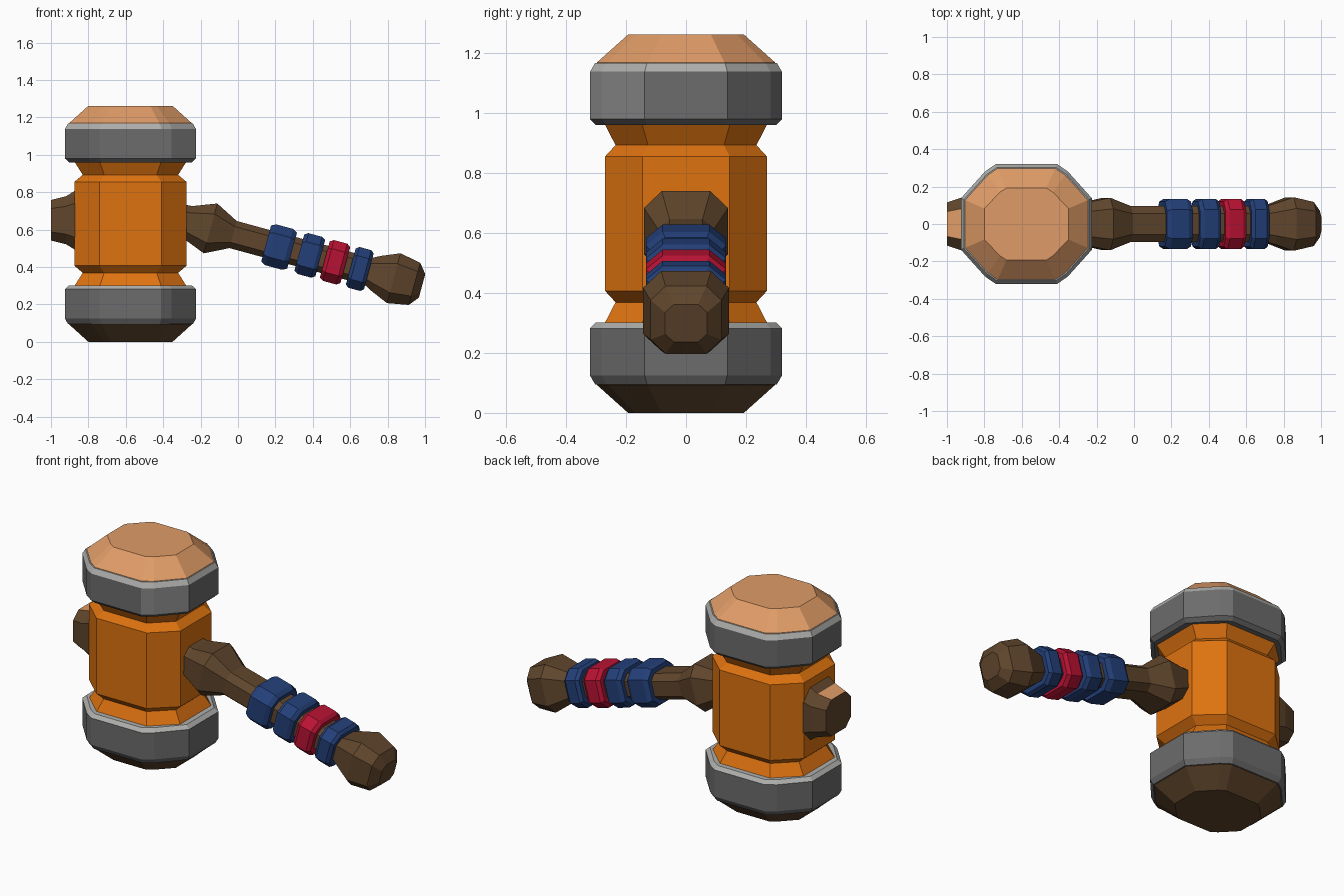
import bpy, bmesh, math
from mathutils import Matrix

cube = bpy.data.objects.get("Cube")
if cube:
    bpy.data.objects.remove(cube, do_unlink=True)


def material(name, rgb):
    m = bpy.data.materials.new(name)
    m.use_nodes = True
    m.diffuse_color = (*rgb, 1)
    m.node_tree.nodes["Principled BSDF"].inputs["Base Color"].default_value = (*rgb, 1)
    return m


ORANGE = material("orange", (0.73, 0.17, 0.005))
TAN = material("tan wood", (0.74, 0.33, 0.135))
BROWN = material("dark brown wood", (0.115, 0.06, 0.025))
IRON = material("dark iron", (0.15, 0.15, 0.15))
STEEL = material("worn iron", (0.25, 0.25, 0.25))
BRIGHT = material("bright iron edge", (0.42, 0.42, 0.41))
BLUE = material("blue cloth", (0.017, 0.05, 0.19))
RED = material("red cloth", (0.48, 0.006, 0.033))


def mirrored(quad):
    """Complete a closed cross-section from its first quadrant."""
    back = quad[::-1]
    return (quad + [(-x, y) for x, y in back]
            + [(-x, -y) for x, y in quad] + [(x, -y) for x, y in back])


OCTAGON = mirrored([(1, 0.58), (0.58, 1)])
BODY_PLAN = mirrored([(1, 0.54), (0.55, 1)])
RING_PLAN = mirrored([(1, 0.43), (0.63, 0.88), (0.47, 1)])


def loft(name, plan, stations, mats, matrix, rule=None):
    """Skin a cross-section along local z; stations are (z, half x, half y)."""
    bm = bmesh.new()
    loops = [[bm.verts.new((x * sx, y * sy, z)) for x, y in plan] for z, sx, sy in stations]
    n = len(plan)
    for a, b in zip(loops, loops[1:]):
        for i in range(n):
            j = (i + 1) % n
            bm.faces.new((a[i], a[j], b[j], b[i]))
    bm.faces.new(loops[0][::-1])
    bm.faces.new(loops[-1])
    bmesh.ops.recalc_face_normals(bm, faces=bm.faces)
    bm.normal_update()
    if rule:
        for f in bm.faces:
            f.material_index = rule(f)
    mesh = bpy.data.meshes.new(name)
    bm.to_mesh(mesh)
    bm.free()
    for m in mats:
        mesh.materials.append(m)
    ob = bpy.data.objects.new(name, mesh)
    ob.matrix_world = matrix
    bpy.context.collection.objects.link(ob)
    return ob


HEIGHT = 1.262
HEAD = Matrix.Translation((-0.575, 0, 0))


def flipped(stations):
    return [(HEIGHT - z, a, b) for z, a, b in reversed(stations)]


# Hammer head barrel with pinched necks
upper = [(0.855, 0.3, 0.27), (0.893, 0.255, 0.235), (0.98, 0.31, 0.28)]
loft("head_barrel", BODY_PLAN, flipped(upper) + upper, [ORANGE], HEAD)

# Iron bands: bright upper chamfers, one worn side plate on the upper band
band = [(0.96, 0.328, 0.3), (0.98, 0.35, 0.32), (1.138, 0.35, 0.32), (1.167, 0.334, 0.303)]


def upper_rule(f):
    if f.normal.z > 0.3:
        return 1
    return 2 if f.normal.x > 0.5 and f.normal.y < -0.5 and abs(f.normal.z) < 0.3 else 0


def lower_rule(f):
    return 1 if f.normal.z > 0.3 else 0


loft("upper_band", RING_PLAN, band, [IRON, BRIGHT, STEEL], HEAD, upper_rule)
loft("lower_band", RING_PLAN, flipped(band), [IRON, BRIGHT], HEAD, lower_rule)

# Striking caps
cap = [(1.12, 0.328, 0.297), (1.169, 0.328, 0.297), (HEIGHT, 0.225, 0.193)]
loft("upper_cap", RING_PLAN, cap, [TAN], HEAD)
loft("lower_cap", RING_PLAN, flipped(cap), [BROWN], HEAD)

# Handle shaft with collar and knob, tilted downwards
AXIS = Matrix.Translation((0.215, 0, 0.508)) @ Matrix.Rotation(math.radians(105.2), 4, "Y")
loft("handle", OCTAGON, [
    (-0.62, 0.08, 0.1), (-0.5, 0.09, 0.115), (-0.375, 0.138, 0.14), (-0.25, 0.075, 0.095),
    (0.5, 0.075, 0.095), (0.545, 0.098, 0.11), (0.64, 0.138, 0.143),
    (0.755, 0.117, 0.118), (0.797, 0.065, 0.07)], [BROWN], AXIS)

# Cloth wraps round the grip
for i, (t, w, mat) in enumerate([(0.005, 0.072, BLUE), (0.175, 0.058, BLUE),
                                 (0.315, 0.057, RED), (0.452, 0.05, BLUE)]):
    loft(f"grip_wrap_{i + 1}", OCTAGON, [
        (t - w, 0.1, 0.12), (t - 0.65 * w, 0.113, 0.134),
        (t + 0.65 * w, 0.113, 0.134), (t + w, 0.1, 0.12)], [mat], AXIS)

# Handle stub on the far side of the head, with a bare wood patch on top
STUB = Matrix.Translation((0, 0, 0.65)) @ Matrix.Rotation(math.radians(90), 4, "Y")
loft("handle_stub", OCTAGON, [
    (-1.0, 0.108, 0.115), (-0.92, 0.128, 0.142), (-0.86, 0.165, 0.15), (-0.75, 0.165, 0.15)],
    [BROWN, TAN], STUB,
    lambda f: 1 if f.normal.x < -0.9 and f.calc_center_median().z < -0.93 else 0)
